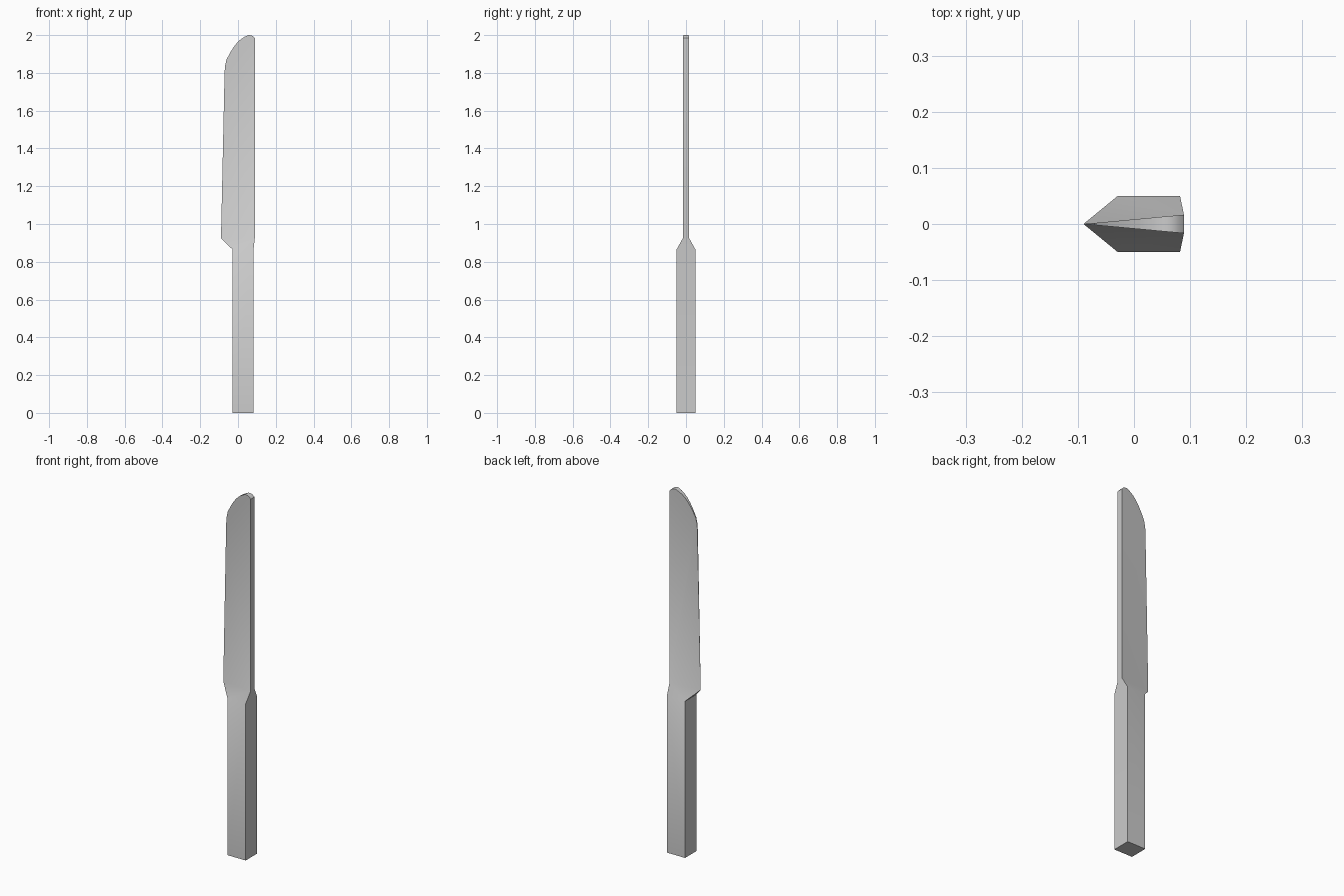
import bpy
import bmesh
import math

cube = bpy.data.objects.get("Cube")
if cube:
    bpy.data.objects.remove(cube, do_unlink=True)

# One plain steel colour
steel = bpy.data.materials.new("grey steel")
steel.use_nodes = True
colour = (0.6, 0.6, 0.6, 1)
steel.diffuse_color = colour
steel.node_tree.nodes["Principled BSDF"].inputs["Base Color"].default_value = colour

HEEL, SPINE = -0.09, 0.089
HANDLE_HALF, SPINE_HALF = 0.05, 0.0165

# Side outline (x, z): handle edge, blade edge, curved tip, spine, handle back
handle_left = [(-0.029, 0), (-0.029, 0.865)]
blade = [(HEEL, 0.925), (-0.071, 1.8), (-0.069, 1.835), (-0.061, 1.87),
         (-0.04, 1.91), (-0.022, 1.938), (-0.003, 1.962), (0.016, 1.979),
         (0.035, 1.991), (0.055, 2.0), (0.068, 1.999), (0.08, 1.994),
         (SPINE, 1.984), (SPINE, 0.925)]
handle_right = [(0.082, 0.865), (0.082, 0)]


def wedge(x):
    """Half thickness of the blade, sharp at the heel and thick at the spine."""
    return SPINE_HALF * (x - HEEL) / (SPINE - HEEL)


outline = ([(x, HANDLE_HALF, z) for x, z in handle_left]
           + [(x, wedge(x), z) for x, z in blade]
           + [(x, HANDLE_HALF, z) for x, z in handle_right])

bm = bmesh.new()
front = [bm.verts.new((x, -y, z)) for x, y, z in outline]
back = [bm.verts.new((x, y, z)) for x, y, z in outline]
count = len(outline)

# Flat sides: handle, neck and blade on front and back
for side in (front, back):
    bm.faces.new([side[0], side[1], side[-2], side[-1]])
    bm.faces.new([side[1], side[2], side[-3], side[-2]])
    bm.faces.new(side[2:-2])

# Rim joining front to back
for i in range(count):
    j = (i + 1) % count
    bm.faces.new([front[i], front[j], back[j], back[i]])

bmesh.ops.remove_doubles(bm, verts=bm.verts, dist=0.0001)
bmesh.ops.recalc_face_normals(bm, faces=bm.faces)

mesh = bpy.data.meshes.new("knife")
bm.to_mesh(mesh)
bm.free()
mesh.materials.append(steel)
knife = bpy.data.objects.new("knife", mesh)
bpy.context.collection.objects.link(knife)

# Soft neck and tip, crisp handle corners
bpy.ops.object.select_all(action="DESELECT")
knife.select_set(True)
bpy.context.view_layer.objects.active = knife
bpy.ops.object.shade_smooth_by_angle(angle=math.radians(40))
